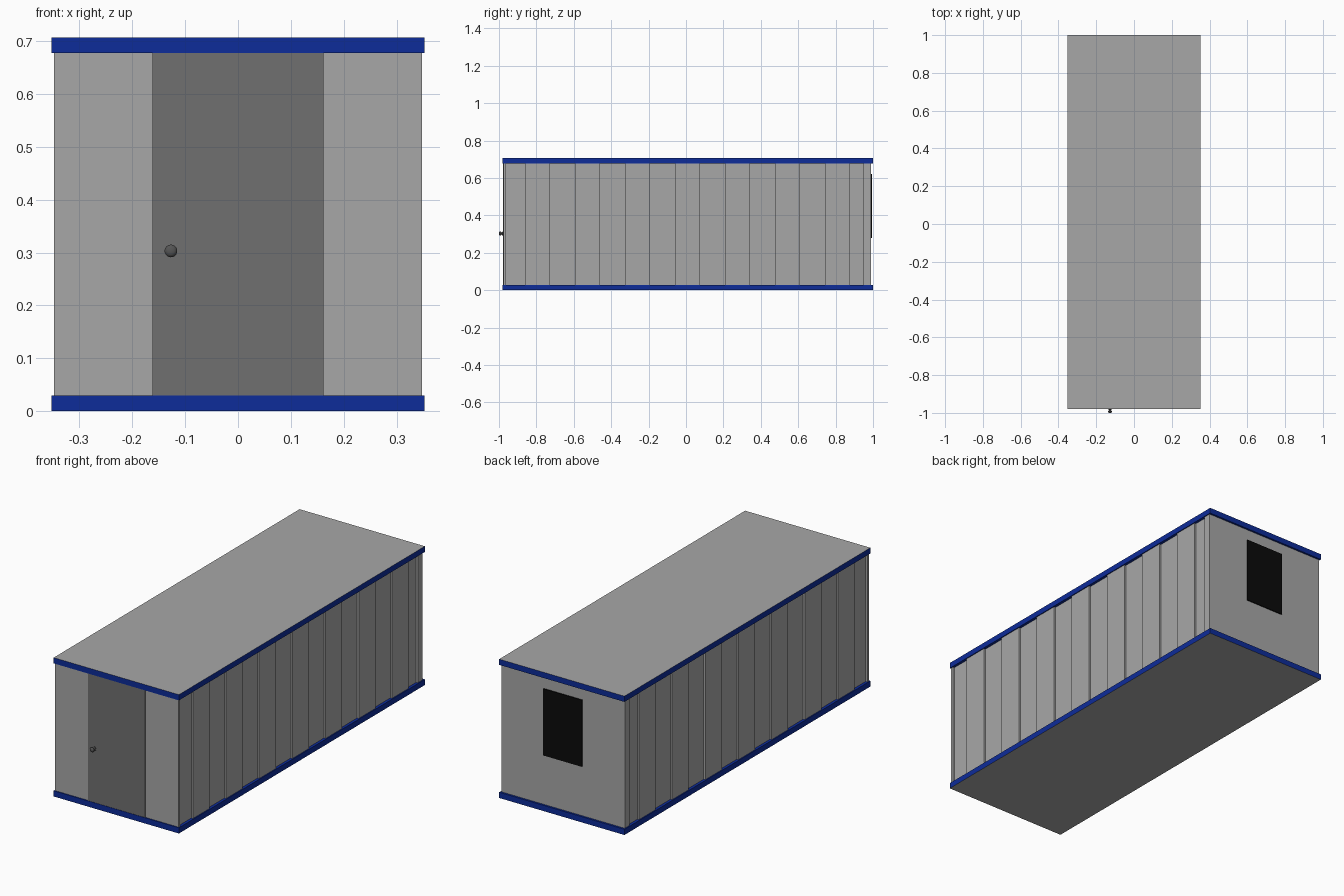
import bpy, bmesh, math
from mathutils import Matrix

if "Cube" in bpy.data.objects:
    bpy.data.objects.remove(bpy.data.objects["Cube"])

Y0, Y1, HX, H, BAND = -0.98, 1.0, 0.353, 0.707, 0.029


def mat(name, rgb):
    m = bpy.data.materials.new(name)
    m.diffuse_color = (*rgb, 1)
    m.use_nodes = True
    m.node_tree.nodes["Principled BSDF"].inputs["Base Color"].default_value = m.diffuse_color
    return m


GREY = mat("wall grey", (0.39, 0.39, 0.39))
BLUE = mat("trim blue", (0.004, 0.025, 0.32))
DARK = mat("door grey", (0.162, 0.162, 0.162))
BLACK = mat("window black", (0.003, 0.003, 0.003))
METAL = mat("knob grey", (0.09, 0.09, 0.09))


def finish(name, bm, *mats):
    bmesh.ops.recalc_face_normals(bm, faces=bm.faces)
    me = bpy.data.meshes.new(name)
    bm.to_mesh(me)
    bm.free()
    for m in mats:
        me.materials.append(m)
    ob = bpy.data.objects.new(name, me)
    bpy.context.collection.objects.link(ob)
    return ob


def box(name, lo, hi, *mats, rule=None):
    bm = bmesh.new()
    bmesh.ops.create_cube(bm, size=1)
    for v in bm.verts:
        v.co = [(a + b) / 2 + c * (b - a) for a, b, c in zip(lo, hi, v.co)]
    bm.normal_update()
    if rule:
        for f in bm.faces:
            f.material_index = rule(f)
    return finish(name, bm, *mats)


# floor and roof slabs: grey outer face, blue rim
box("floor", (-HX, Y0, 0), (HX, Y1, BAND), GREY, BLUE,
    rule=lambda f: 0 if f.normal.z < -0.5 else 1)
box("roof", (-HX, Y0, H - BAND), (HX, Y1, H), GREY, BLUE,
    rule=lambda f: 0 if f.normal.z > 0.5 else 1)

# walls: plan outline with square corrugation on both long sides, extruded up
OUT, IN, STEP = 0.348, 0.339, 0.1335
right = [(OUT, -0.975), (OUT, -0.962), (IN, -0.962)]
for i in range(7):
    a = -0.86 + i * 2 * STEP
    right += [(IN, a), (OUT, a), (OUT, a + STEP), (IN, a + STEP)]
right += [(IN, 0.95), (OUT, 0.95), (OUT, 0.99)]
outline = right + [(-x, y) for x, y in reversed(right)]
bm = bmesh.new()
face = bm.faces.new([bm.verts.new((x, y, BAND)) for x, y in outline])
ext = bmesh.ops.extrude_face_region(bm, geom=[face])["geom"]
bmesh.ops.translate(bm, vec=(0, 0, H - 2 * BAND),
                    verts=[g for g in ext if isinstance(g, bmesh.types.BMVert)])
finish("walls", bm, GREY)

# door and rear window plates
box("door", (-0.162, -0.978, BAND), (0.162, -0.972, H - BAND), DARK)
box("rear_window", (-0.11, 0.987, 0.28), (0.11, 0.995, 0.62), BLACK)

# door knob: turned profile (radius, distance out from the door)
profile = [(0, 0), (0.012, 0), (0.012, 0.003), (0.006, 0.006), (0.006, 0.009),
           (0.010, 0.012), (0.012, 0.016), (0.010, 0.020), (0.006, 0.022), (0, 0.0225)]
bm = bmesh.new()
vs = [bm.verts.new((r, -d, 0)) for r, d in profile]
es = [bm.edges.new(p) for p in zip(vs, vs[1:])]
bmesh.ops.spin(bm, geom=vs + es, cent=(0, 0, 0), axis=(0, 1, 0),
               angle=math.tau, steps=24)
bmesh.ops.remove_doubles(bm, verts=bm.verts, dist=0.0001)
bm.transform(Matrix.Translation((-0.127, -0.9775, 0.303)))
knob = finish("door_knob", bm, METAL)
bpy.context.view_layer.objects.active = knob
knob.select_set(True)
bpy.ops.object.shade_smooth_by_angle(angle=math.radians(40))
